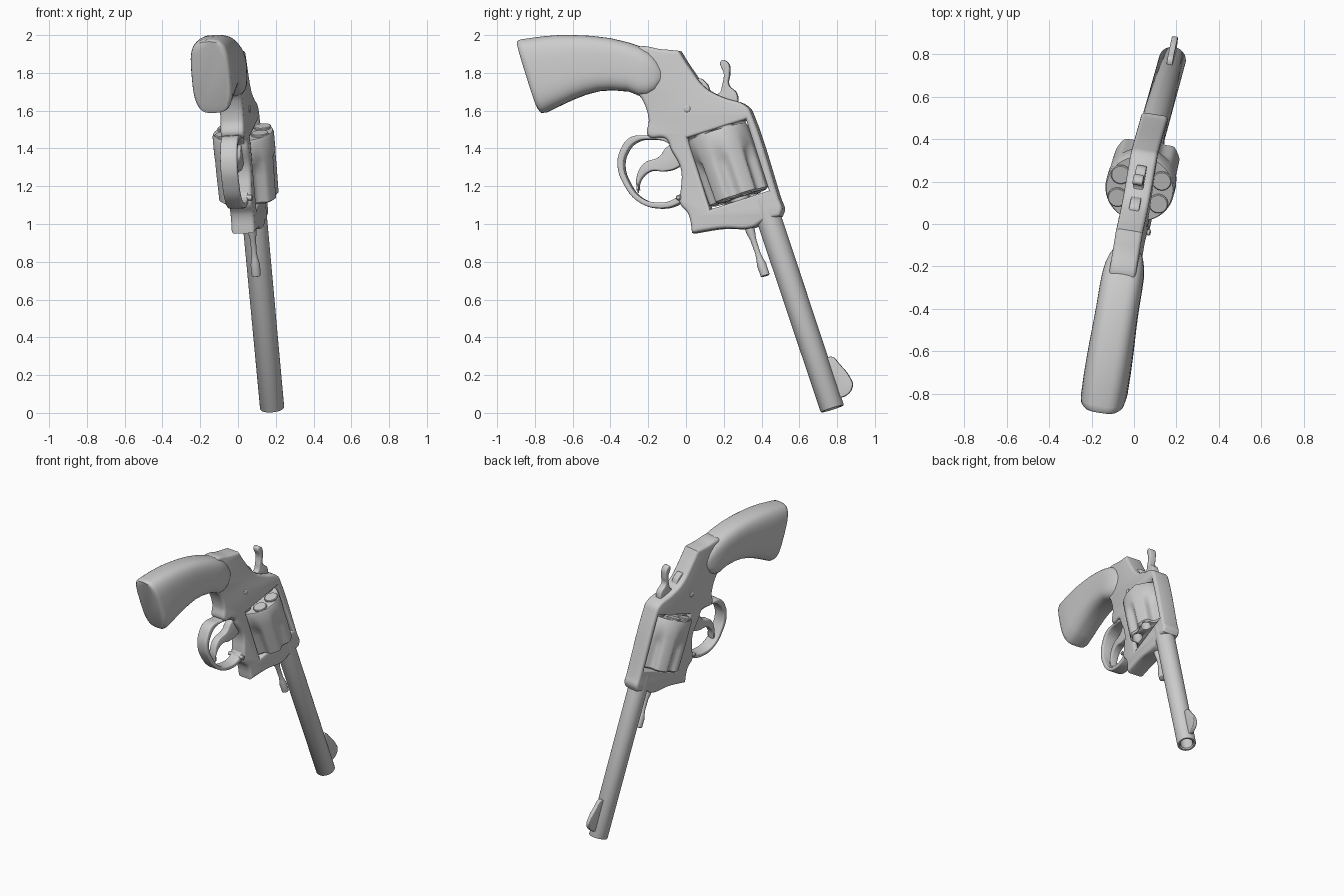
import bpy, bmesh, math
from mathutils import Matrix, Vector

if "Cube" in bpy.data.objects:
    bpy.data.objects.remove(bpy.data.objects["Cube"])

# Parts are drawn as (w, y, z): side profile in y/z, w across; M tilts the whole model
n = Vector((1, -0.16, 0.039)).normalized()
M = Matrix(((n.x, 0.16, -0.039, 0.058), (n.y, 1, 0, 0), (n.z, 0, 1, 0), (0, 0, 0, 1)))
AXIS = Vector((0, -0.3162, 0.9487))     # bore direction, towards the rear
UP = Vector((0, 0.9487, 0.3162))        # towards the top strap
SIDE = Vector((1, 0, 0))
CYL = Vector((0, 0.2225, 1.318))        # cylinder centre
MUZZLE = Vector((0, 0.775, 0.0215))


def finish(bm, name, angle=35):
    bmesh.ops.remove_doubles(bm, verts=bm.verts, dist=1e-5)
    bmesh.ops.transform(bm, matrix=M, verts=bm.verts)
    bmesh.ops.recalc_face_normals(bm, faces=bm.faces)
    me = bpy.data.meshes.new(name)
    bm.to_mesh(me)
    bm.free()
    me.shade_smooth()
    me.set_sharp_from_angle(angle=math.radians(angle))
    ob = bpy.data.objects.new(name, me)
    bpy.context.collection.objects.link(ob)
    return ob


def plate(name, outlines, half, bevel):
    """Extruded side profile with rounded edges; later outlines are holes. A third value marks a corner."""
    cu = bpy.data.curves.new(name, 'CURVE')
    cu.dimensions, cu.fill_mode, cu.resolution_u = '2D', 'BOTH', 6
    cu.extrude, cu.bevel_depth, cu.offset, cu.bevel_resolution = half - bevel, bevel, -bevel, 2
    for pts in outlines:
        sp = cu.splines.new('BEZIER')
        sp.bezier_points.add(len(pts) - 1)
        sp.use_cyclic_u = True
        for bp, p in zip(sp.bezier_points, pts):
            bp.co = (p[0], p[1], 0)
            bp.handle_left_type = bp.handle_right_type = 'VECTOR' if len(p) > 2 else 'AUTO'
    tmp = bpy.data.objects.new(name + "_curve", cu)
    bpy.context.collection.objects.link(tmp)
    dg = bpy.context.evaluated_depsgraph_get()
    me = bpy.data.meshes.new_from_object(tmp.evaluated_get(dg))
    bpy.data.objects.remove(tmp)
    bm = bmesh.new()
    bm.from_mesh(me)
    bpy.data.meshes.remove(me)
    for v in bm.verts:
        v.co = (v.co.z, v.co.x, v.co.y)
    return finish(bm, name)


def loft(name, rings, angle=35):
    bm = bmesh.new()
    vr = [[bm.verts.new(p) for p in r] for r in rings]
    k = len(vr[0])
    for a, b in zip(vr, vr[1:]):
        for i in range(k):
            bm.faces.new((a[i], a[(i + 1) % k], b[(i + 1) % k], b[i]))
    bm.faces.new(vr[0])
    bm.faces.new(vr[-1])
    return finish(bm, name, angle)


def lathe(name, centre, prof, axis=AXIS, up=UP, side=SIDE, seg=32, flute=None):
    """Rings of (distance along axis, radius[, flute depth])."""
    rings = []
    for p in prof:
        ring = []
        for i in range(seg):
            t = 2 * math.pi * i / seg
            r = p[1]
            if len(p) > 2:
                r -= p[2] * max(0, -math.cos(6 * t) + 0.15) / 1.15
            ring.append(centre + axis * p[0] + (up * math.cos(t) + side * math.sin(t)) * r)
        rings.append(ring)
    return loft(name, rings)


# Frame with cylinder window
plate("frame", [[
    (-.27, 1.92), (-.11, 1.922), (-.03, 1.915, 1), (.02, 1.835), (.115, 1.715), (.2, 1.67),
    (.33, 1.62), (.36, 1.565), (.5, 1.13), (.517, 1.08), (.505, 1.04, 1), (.42, 1.015), (.36, .98),
    (.2, .975), (.04, .95, 1), (.02, 1.05), (-.025, 1.11), (-.022, 1.16), (-.02, 1.29), (-.07, 1.39),
    (-.1, 1.45), (-.193, 1.465), (-.19, 1.55), (-.22, 1.65), (-.27, 1.72)],
    [(.015, 1.455, 1), (.325, 1.552, 1), (.447, 1.175, 1), (.135, 1.075, 1)]], .063, .018)

# Trigger guard
plate("trigger_guard", [[
    (-.19, 1.47), (-.29, 1.457), (-.34, 1.395), (-.357, 1.31), (-.325, 1.21), (-.245, 1.115),
    (-.14, 1.082), (-.03, 1.108), (.02, 1.16), (.015, 1.4), (-.1, 1.5)],
    [(-.19, 1.447), (-.26, 1.432), (-.305, 1.385), (-.325, 1.31), (-.3, 1.225), (-.235, 1.14),
     (-.14, 1.112), (-.06, 1.13), (-.015, 1.18), (-.015, 1.3), (-.08, 1.42)]], .045, .009)

# Trigger
plate("trigger", [[
    (-.07, 1.42), (-.1, 1.405), (-.14, 1.355), (-.22, 1.32), (-.26, 1.24), (-.253, 1.165, 1),
    (-.235, 1.235), (-.18, 1.28), (-.115, 1.278), (-.04, 1.3), (.01, 1.36)]], .028, .009)

# Hammer with rounded rear hump
plate("hammer", [[
    (.19, 1.865), (.222, 1.855), (.232, 1.79), (.227, 1.74), (.27, 1.69), (.275, 1.62, 1), (.15, 1.6, 1),
    (.02, 1.7), (.065, 1.77), (.11, 1.745), (.14, 1.69), (.175, 1.69), (.195, 1.74), (.203, 1.79)]], .024, .007)

# Front sight blade
plate("front_sight", [[
    (.74, .29, 1), (.775, .297), (.81, .262), (.87, .185), (.883, .145), (.845, .09), (.79, .08, 1)]], .014, .005)

# Grip: superellipse sections (top y, z, bottom y, z, half width)
sections = [(-.89, 1.965, -.777, 1.603, .09), (-.882, 1.974, -.765, 1.588, .102), (-.86, 1.979, -.74, 1.59, .107),
            (-.75, 1.994, -.66, 1.63, .108), (-.67, 2, -.595, 1.66, .107), (-.59, 2, -.53, 1.685, .105),
            (-.5, 1.996, -.46, 1.703, .102), (-.4, 1.984, -.39, 1.708, .1), (-.3, 1.96, -.3, 1.7, .1),
            (-.24, 1.94, -.24, 1.675, .098), (-.19, 1.915, -.2, 1.675, .092), (-.15, 1.875, -.16, 1.695, .08),
            (-.125, 1.83, -.13, 1.735, .066), (-.115, 1.8, -.118, 1.765, .055)]
rings = []
for yt, zt, yb, zb, w in sections:
    mid, arm = Vector((0, (yt + yb) / 2, (zt + zb) / 2)), Vector((0, (yt - yb) / 2, (zt - zb) / 2))
    ring = []
    for i in range(40):
        c, s = math.cos(math.tau * i / 40), math.sin(math.tau * i / 40)
        ring.append(mid + arm * math.copysign(abs(c) ** .62, c) + SIDE * w * math.copysign(abs(s) ** .62, s))
    rings.append(ring)
loft("grip", rings, 50)

# Barrel with bore
lathe("barrel", MUZZLE, [(.35, .042), (.008, .042), (0, .05), (0, .06), (.006, .064), (1.17, .066)])

# Fluted cylinder with six chambers
cylinder = lathe("cylinder", CYL, [(-.19, .145, .022), (-.18, .16, .028), (-.03, .163, .028), (.03, .163, .02),
                                   (.065, .163, 0), (.165, .163, 0), (.178, .157, 0)], seg=96)
bm = bmesh.new()
for k in range(6):
    t = math.tau * k / 6
    c = CYL + (UP * math.cos(t) + SIDE * math.sin(t)) * .113
    # Cartridge heads behind each chamber
    lathe(f"cartridge_head_{k + 1}", c, [(.17, .046), (.186, .046), (.19, .042)], seg=20)
    # Chamber cutters
    low, high = [[bm.verts.new(c + AXIS * u + (UP * math.cos(a) + SIDE * math.sin(a)) * .034)
                  for a in (math.tau * i / 20 for i in range(20))] for u in (-.25, .1)]
    for i in range(20):
        bm.faces.new((low[i], low[(i + 1) % 20], high[(i + 1) % 20], high[i]))
    bm.faces.new(low)
    bm.faces.new(high)
cutter = finish(bm, "chamber_cutter")
cutter.hide_render = True
cutter.hide_viewport = True
mod = cylinder.modifiers.new("chambers", 'BOOLEAN')
mod.operation, mod.object, mod.solver = 'DIFFERENCE', cutter, 'EXACT'

# Crane arbor and ejector rod
lathe("arbor", CYL, [(-.3, .05), (-.17, .05)], seg=24)
lathe("ejector_rod", CYL, [(-.626, .017), (-.622, .024), (-.56, .025), (-.53, .018), (-.5, .014), (-.42, .016),
                           (-.38, .024), (-.3, .026)], seg=20)

# Side screws
for name, y, z, r in (("upper_screw", .015, 1.607, .018), ("lower_screw", -.03, 1.137, .014)):
    lathe(name, Vector((0, y, z)), [(-.071, r * .6), (-.066, r), (.066, r), (.071, r * .6)],
          axis=SIDE, up=UP, side=AXIS, seg=16)
